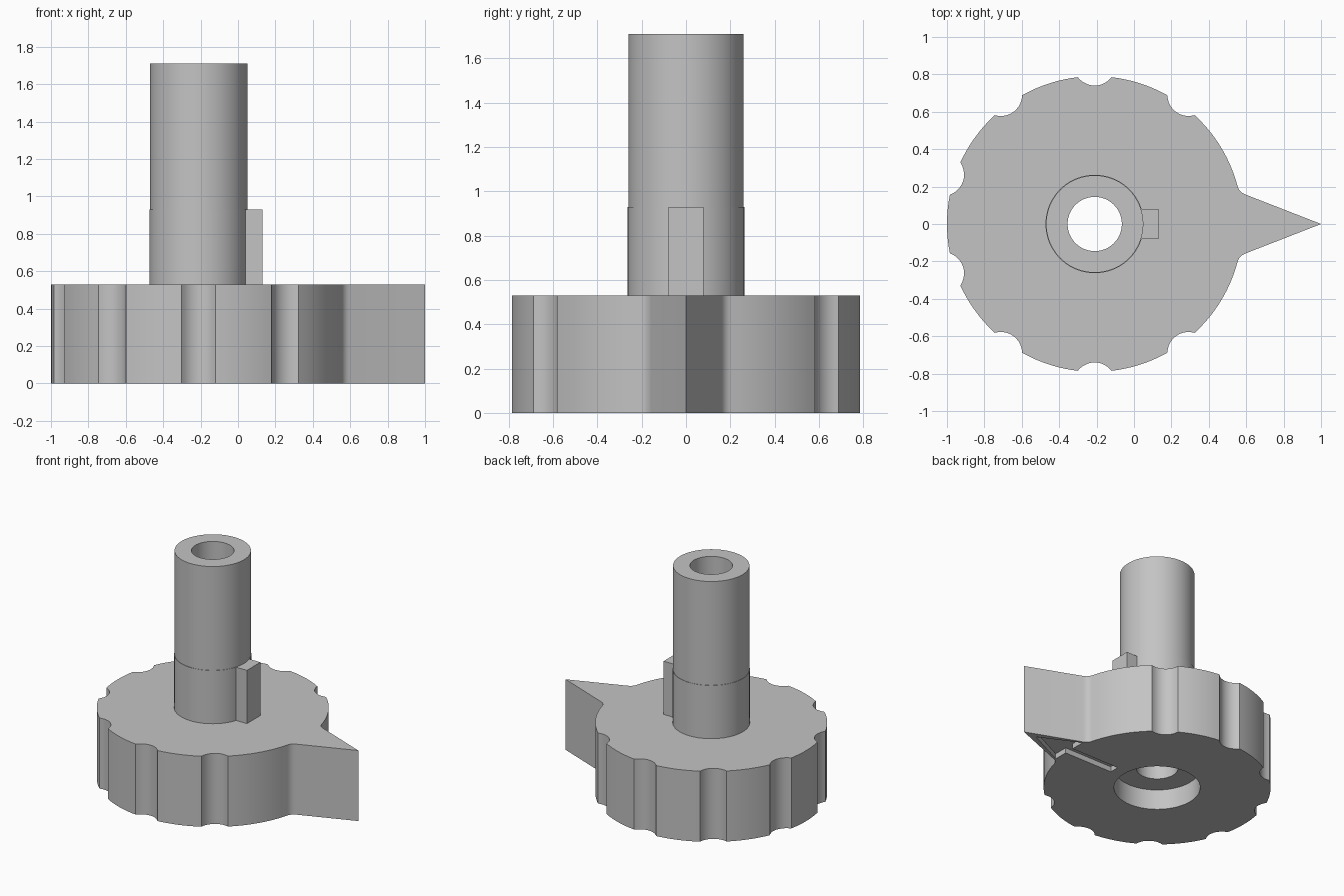
import bpy, bmesh, math
from mathutils import Vector

cube = bpy.data.objects.get("Cube")
if cube:
    bpy.data.objects.remove(cube, do_unlink=True)

CX = -0.21          # axis of the knob
DISC_R, DISC_H = 0.79, 0.53
BORE_R = 0.145

grey = bpy.data.materials.new("plain grey")
grey.use_nodes = True
grey.diffuse_color = (0.55, 0.55, 0.55, 1)
grey.node_tree.nodes["Principled BSDF"].inputs["Base Color"].default_value = (0.55, 0.55, 0.55, 1)


def finish(bm, name):
    bmesh.ops.recalc_face_normals(bm, faces=bm.faces)
    mesh = bpy.data.meshes.new(name)
    bm.to_mesh(mesh)
    bm.free()
    mesh.materials.append(grey)
    obj = bpy.data.objects.new(name, mesh)
    bpy.context.collection.objects.link(obj)
    return obj


def prism(name, outline, z0, z1):
    bm = bmesh.new()
    face = bm.faces.new([bm.verts.new((x, y, z0)) for x, y in outline])
    top = bmesh.ops.extrude_face_region(bm, geom=[face])
    verts = [v for v in top["geom"] if isinstance(v, bmesh.types.BMVert)]
    bmesh.ops.translate(bm, verts=verts, vec=(0, 0, z1 - z0))
    return finish(bm, name)


def polar(r, degrees, cx=CX, cy=0):
    a = math.radians(degrees)
    return (cx + r * math.cos(a), cy + r * math.sin(a))


def circle(r, count=72):
    return [polar(r, 360 * i / count) for i in range(count)]


def lathe(name, profile, steps=72):
    bm = bmesh.new()
    verts = [bm.verts.new((CX + r, 0, z)) for r, z in profile]
    edges = [bm.edges.new(pair) for pair in zip(verts, verts[1:])]
    bmesh.ops.spin(bm, geom=verts + edges, cent=(CX, 0, 0), axis=(0, 0, 1),
                   angle=math.tau, steps=steps, use_merge=True)
    bmesh.ops.remove_doubles(bm, verts=bm.verts, dist=1e-5)
    return finish(bm, name)


def smooth(obj):
    bpy.ops.object.select_all(action="DESELECT")
    obj.select_set(True)
    bpy.context.view_layer.objects.active = obj
    bpy.ops.object.shade_smooth_by_angle(angle=math.radians(30))


def cut(obj, cutter):
    mod = obj.modifiers.new("cut", "BOOLEAN")
    mod.operation, mod.solver, mod.object = "DIFFERENCE", "EXACT", cutter
    bpy.ops.object.select_all(action="DESELECT")
    obj.select_set(True)
    bpy.context.view_layer.objects.active = obj
    bpy.ops.object.modifier_apply(modifier=mod.name)
    bpy.data.objects.remove(cutter, do_unlink=True)


# Upper half of the grip outline: pointer tip, fillet, rim with finger notches
tip = Vector((1.0, 0.0))
corner = Vector(polar(DISC_R, 12.5))
start = corner.lerp(tip, 0.08)
end = Vector(polar(DISC_R, 15))
half = []
for i in range(6):
    t = i / 5
    half.append(tuple(start.lerp(corner, t).lerp(corner.lerp(end, t), t)))

NOTCH_R, NOTCH_SPAN = 0.1125, 6.6
angle = 15
for notch in (54, 90, 126, 162):
    stop = notch - NOTCH_SPAN
    n = max(2, round((stop - angle) / 3))
    half += [polar(DISC_R, angle + (stop - angle) * i / n) for i in range(1, n + 1)]
    cx, cy = polar(0.8525, notch)
    half += [polar(NOTCH_R, notch - 180 + 53 * (5 - i) / 5, cx, cy) for i in range(1, 10)]
    angle = notch + NOTCH_SPAN
    half.append(polar(DISC_R, angle))
half += [polar(DISC_R, a) for a in (171.5, 174.5, 177.5)]
outline = [tuple(tip)] + half + [(x, -y) for x, y in reversed(half)]
grip = prism("grip_with_pointer", outline, 0, DISC_H)

# Bore, underside recess and engraved arrow
cut(grip, prism("bore_cutter", circle(BORE_R), -0.1, 0.7))
cut(grip, prism("recess_cutter", circle(0.30), -0.1, 0.155))
arrow = [(0.18, -0.037), (0.59, -0.037), (0.59, -0.145), (0.89, 0),
         (0.59, 0.145), (0.59, 0.037), (0.18, 0.037)]
cut(grip, prism("arrow_cutter", arrow, -0.1, 0.04))
smooth(grip)

# Hollow shaft with a barely thicker lower sleeve
shaft = lathe("hollow_shaft", [(0.263, DISC_H), (0.263, 0.93), (0.26, 0.93),
                               (0.26, 1.71), (BORE_R, 1.71), (BORE_R, DISC_H)])
smooth(shaft)

# Locating key beside the shaft
prism("locating_key", [(0.03, -0.08), (0.13, -0.08), (0.13, 0.08), (0.03, 0.08)], DISC_H, 0.93)
